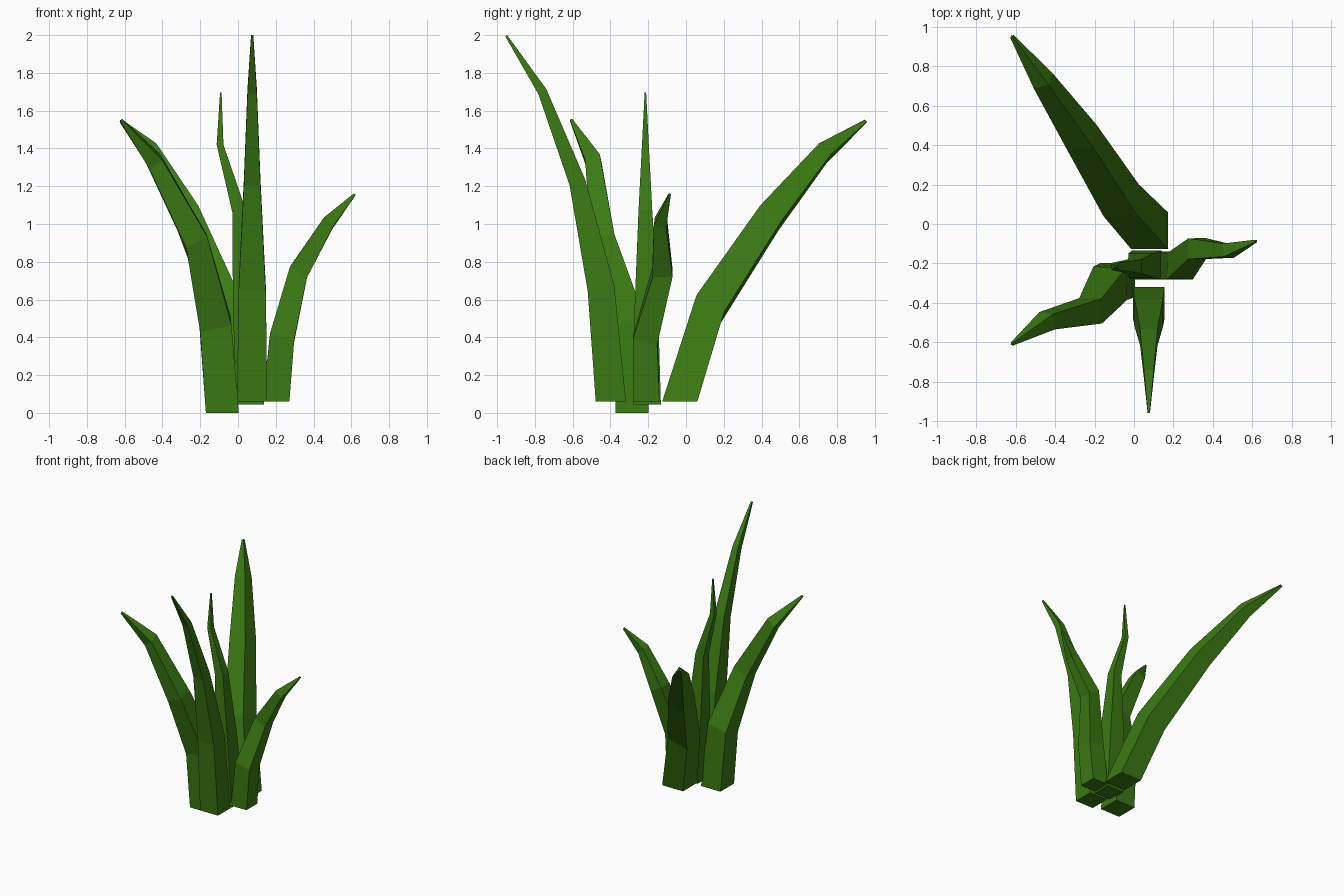
import bpy, bmesh
from mathutils import Vector

green = bpy.data.materials.new("leaf_green")
green.diffuse_color = (0.043, 0.192, 0.006, 1.0)


def blade(name, path):
    """Square-section tapering leaf; path holds (x, y, z, half_width) from root to tip."""
    bm = bmesh.new()
    pts = [Vector(p[:3]) for p in path]
    up = Vector((0, 0, 1))
    rings = []
    for i, (p, row) in enumerate(zip(pts, path)):
        # root is level, the other rings tilt with the leaf
        if i == 0:
            d = up
        elif i < len(pts) - 1:
            d = pts[i + 1] - p
        else:
            d = p - pts[i - 1]
        q = up.rotation_difference(d.normalized())
        h = row[3]
        rings.append([bm.verts.new(p + q @ Vector((sx * h, sy * h, 0)))
                      for sx, sy in ((-1, -1), (1, -1), (1, 1), (-1, 1))])
    for a, b in zip(rings, rings[1:]):
        for k in range(4):
            n = (k + 1) % 4
            bm.faces.new((a[k], a[n], b[n], b[k]))
    bm.faces.new(rings[0][::-1])
    bm.faces.new(rings[-1])
    bmesh.ops.recalc_face_normals(bm, faces=bm.faces)
    mesh = bpy.data.meshes.new(name)
    bm.to_mesh(mesh)
    bm.free()
    mesh.materials.append(green)
    bpy.context.collection.objects.link(bpy.data.objects.new(name, mesh))


# tall front leaf
blade("front_leaf", [(0.075, -0.398, 0.06, 0.08), (0.075, -0.45, 0.66, 0.072),
                     (0.075, -0.575, 1.22, 0.044), (0.075, -0.76, 1.70, 0.025),
                     (0.075, -0.952, 1.997, 0.006)])
# long leaf drooping to the back left
blade("back_leaf", [(0.078, -0.033, 0.06, 0.093), (-0.065, 0.12, 0.55, 0.086),
                    (-0.265, 0.44, 1.03, 0.07), (-0.46, 0.725, 1.375, 0.044),
                    (-0.618, 0.95, 1.543, 0.008)])
# leaf leaning to the front left
blade("left_leaf", [(-0.083, -0.285, 0.0, 0.087), (-0.12, -0.30, 0.47, 0.085),
                    (-0.22, -0.44, 0.91, 0.063), (-0.44, -0.49, 1.33, 0.042),
                    (-0.618, -0.608, 1.55, 0.007)])
# short leaf to the right
blade("right_leaf", [(0.202, -0.21, 0.06, 0.07), (0.232, -0.215, 0.39, 0.066),
                     (0.32, -0.125, 0.745, 0.053), (0.478, -0.135, 1.005, 0.034),
                     (0.618, -0.086, 1.157, 0.006)])
# thin centre leaf
blade("centre_leaf", [(0.065, -0.207, 0.045, 0.074), (0.035, -0.21, 0.56, 0.062),
                      (0.005, -0.215, 1.07, 0.036), (-0.095, -0.215, 1.42, 0.018),
                      (-0.091, -0.215, 1.697, 0.004)])
